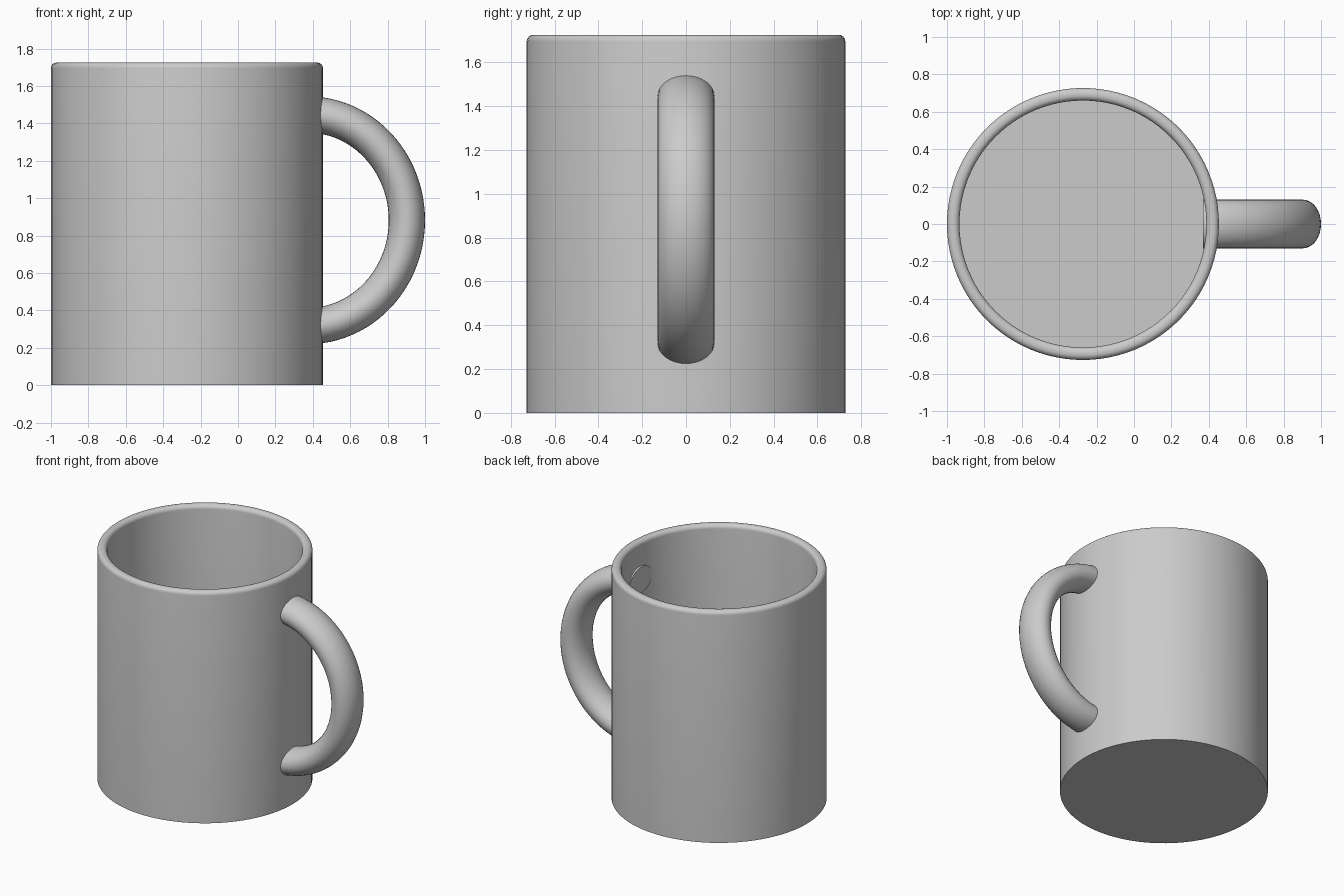
import bpy, bmesh
from math import cos, sin, pi, radians

if "Cube" in bpy.data.objects:
    bpy.data.objects.remove(bpy.data.objects["Cube"], do_unlink=True)

GREY = (0.6, 0.6, 0.6, 1)
mat = bpy.data.materials.new("grey ceramic")
mat.use_nodes = True
mat.diffuse_color = GREY
mat.node_tree.nodes["Principled BSDF"].inputs["Base Color"].default_value = GREY


def add_object(name, bm):
    """Turn a bmesh into a smooth-shaded grey object with crisp edges."""
    bmesh.ops.recalc_face_normals(bm, faces=bm.faces)
    mesh = bpy.data.meshes.new(name)
    bm.to_mesh(mesh)
    bm.free()
    mesh.materials.append(mat)
    obj = bpy.data.objects.new(name, mesh)
    bpy.context.collection.objects.link(obj)
    bpy.ops.object.select_all(action="DESELECT")
    obj.select_set(True)
    bpy.context.view_layer.objects.active = obj
    bpy.ops.object.shade_smooth_by_angle(angle=radians(35))
    return obj


# Mug body: lathed wall with a rounded rim and a flat floor
RADIUS, INNER, HEIGHT, FLOOR = 0.727, 0.66, 1.725, 0.067
CENTRE_X, SIDES, RIM, STEPS = -0.273, 96, 0.03, 6
profile = [(RADIUS, 0)]
for side, start in ((RADIUS - RIM, 0), (INNER + RIM, pi / 2)):
    for i in range(STEPS + 1):
        a = start + pi / 2 * i / STEPS
        profile.append((side + RIM * cos(a), HEIGHT - RIM + RIM * sin(a)))
profile.append((INNER, FLOOR))

bm = bmesh.new()
rings = [[bm.verts.new((CENTRE_X + r * cos(2 * pi * k / SIDES),
                        r * sin(2 * pi * k / SIDES), z)) for k in range(SIDES)]
         for r, z in profile]
for low, high in zip(rings, rings[1:]):
    for k in range(SIDES):
        n = (k + 1) % SIDES
        bm.faces.new((low[k], low[n], high[n], high[k]))
bm.faces.new(rings[0])
bm.faces.new(rings[-1])
add_object("mug_body", bm)

# Handle: oval tube swept along half an ellipse, ends set into the wall
START_X, MID_Z, REACH, RISE = 0.37, 0.882, 0.533, 0.566
HALF_THICK, HALF_WIDTH, SECTION, SWEEP = 0.097, 0.13, 32, 48
bm = bmesh.new()
rings = []
for i in range(SWEEP + 1):
    t = -pi / 2 + pi * i / SWEEP
    nx, nz = RISE * cos(t), REACH * sin(t)
    length = (nx * nx + nz * nz) ** 0.5
    ring = []
    for k in range(SECTION):
        a = 2 * pi * k / SECTION
        out = HALF_THICK * cos(a) / length
        ring.append(bm.verts.new((START_X + REACH * cos(t) + nx * out,
                                  HALF_WIDTH * sin(a),
                                  MID_Z + RISE * sin(t) + nz * out)))
    rings.append(ring)
for low, high in zip(rings, rings[1:]):
    for k in range(SECTION):
        n = (k + 1) % SECTION
        bm.faces.new((low[k], low[n], high[n], high[k]))
bm.faces.new(rings[0])
bm.faces.new(rings[-1])
add_object("handle", bm)
